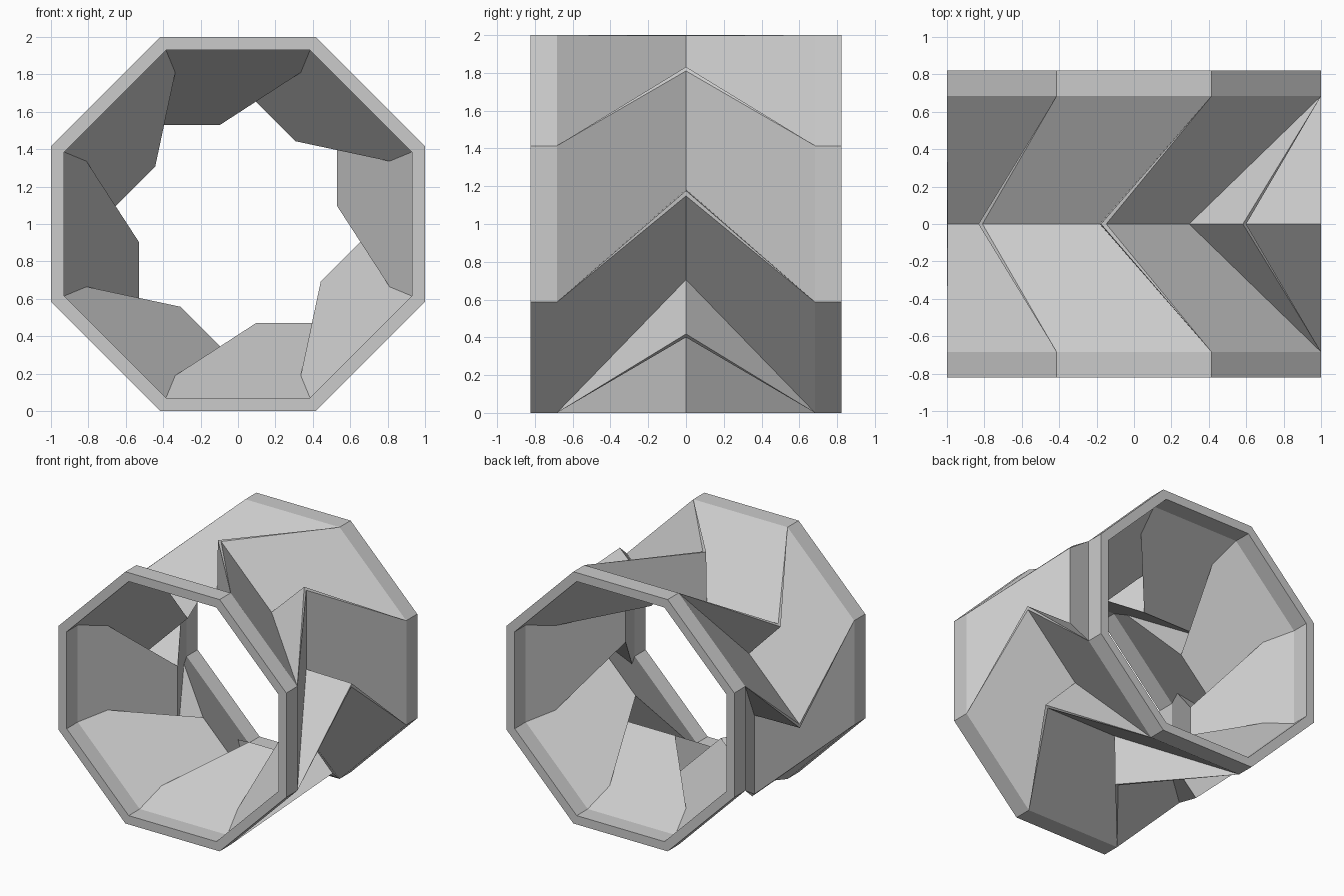
import bpy
import bmesh
from math import pi, tan
from mathutils import Matrix, Vector

cube = bpy.data.objects.get("Cube")
if cube:
    bpy.data.objects.remove(cube, do_unlink=True)

SIDES = 8
STEP = 2 * pi / SIDES
END, FOLD = 0.822, 0.684        # half length of the tube, start of the folds
OUTER, INNER = 1.0, 0.93        # distance of the flats from the axis
DROP = 0.40                     # how far each blade sinks at the middle

grey = bpy.data.materials.new("light_grey")
grey.use_nodes = True
grey.diffuse_color = (0.6, 0.6, 0.6, 1)
grey.node_tree.nodes["Principled BSDF"].inputs["Base Color"].default_value = (0.6, 0.6, 0.6, 1)


def turned(p, k):
    """Carry a point from the top side to the k-th side of the tube."""
    return Matrix.Rotation(STEP * k, 3, 'Y') @ Vector(p)


def corner(apothem, y, side=1):
    return Vector((side * apothem * tan(STEP / 2), y, apothem))


def sheet_y(z):
    """Depth at which the inner blade plane reaches height z."""
    return -FOLD * (z - INNER + DROP) / DROP


# Points of the top blade; the middle of the tube is at y = 0
tip = Vector((-0.81, 0, OUTER - DROP))
tip_edge = Vector((-0.832, 0, 0.582))
root = Vector((-0.183, 0, OUTER - DROP))
tip_in = Vector((-0.666, 0, INNER - DROP))
root_in = Vector((-0.096, 0, INNER - DROP))
notch = corner(0.81, sheet_y(0.81))
notch_left = corner(0.81, sheet_y(0.81), -1)

a0, a1 = corner(OUTER, -FOLD, -1), corner(OUTER, -FOLD)
b0, b1 = corner(OUTER, -END, -1), corner(OUTER, -END)
c0, c1 = corner(INNER, -FOLD, -1), corner(INNER, -FOLD)
d0, d1 = corner(INNER, -END, -1), corner(INNER, -END)

segment = [
    (b0, b1, a1, a0),                                   # outer rim
    (a0, a1, root, tip),                                # outer blade
    (a1, turned(tip_edge, 1), root),                    # outer web
    (a1, turned(tip, 1), turned(tip_edge, 1)),          # thin folded edge
    (d0, d1, b1, b0),                                   # rim end
    (c0, c1, d1, d0),                                   # inner rim
    (c0, notch_left, tip_in, root_in, notch, c1),       # inner blade
    (notch, root_in, turned(tip_in, 1)),                # inner web
]

# Repeat the segment around the axis and mirror it front to back
bm = bmesh.new()
for k in range(SIDES):
    for mirror in (1, -1):
        for face in segment:
            points = [turned(p, k) for p in face]
            bm.faces.new([bm.verts.new((p.x, p.y * mirror, p.z + OUTER)) for p in points])
bmesh.ops.remove_doubles(bm, verts=bm.verts, dist=0.0005)
bmesh.ops.recalc_face_normals(bm, faces=bm.faces)
if bm.calc_volume(signed=True) < 0:
    bmesh.ops.reverse_faces(bm, faces=bm.faces)

mesh = bpy.data.meshes.new("folded_octagonal_tube")
bm.to_mesh(mesh)
bm.free()
mesh.materials.append(grey)
tube = bpy.data.objects.new("folded_octagonal_tube", mesh)
bpy.context.collection.objects.link(tube)
